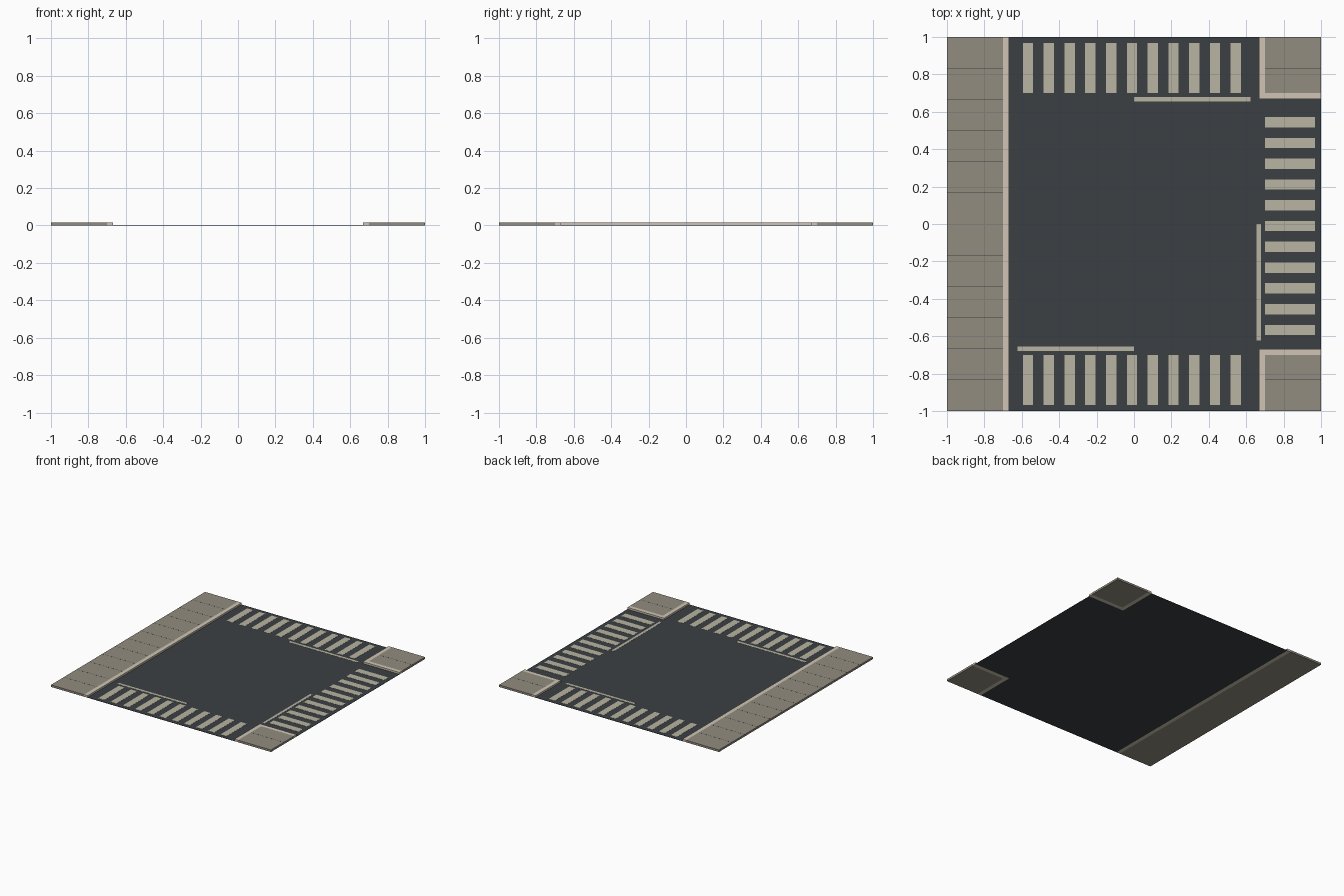
import bpy, bmesh

if "Cube" in bpy.data.objects:
    bpy.data.objects.remove(bpy.data.objects["Cube"])

H = 0.0167        # kerb and pavement height
ROAD = 0.002      # road top
PAINT = 0.003     # paint top
E, C, P = 1.0, 0.667, 0.70   # tile edge, kerb outer line, pavement line


def material(name, rgb):
    m = bpy.data.materials.new(name)
    m.diffuse_color = (*rgb, 1)
    m.use_nodes = True
    m.node_tree.nodes["Principled BSDF"].inputs["Base Color"].default_value = m.diffuse_color
    return m


asphalt = material("asphalt", (0.045, 0.051, 0.056))
paving = material("paving", (0.29, 0.265, 0.215))
stone = material("kerb_stone", (0.63, 0.56, 0.46))
paint = material("road_paint", (0.48, 0.46, 0.36))


def prism(name, outline, z0, z1, mat):
    """Extrude one or more flat outlines (counter-clockwise) from z0 to z1."""
    bm = bmesh.new()
    for pts in outline:
        f = bm.faces.new([bm.verts.new((x, y, z0)) for x, y in pts])
        top = bmesh.ops.extrude_face_region(bm, geom=[f], use_keep_orig=True)
        verts = [g for g in top["geom"] if isinstance(g, bmesh.types.BMVert)]
        bmesh.ops.translate(bm, verts=verts, vec=(0, 0, z1 - z0))
    bmesh.ops.recalc_face_normals(bm, faces=bm.faces)
    me = bpy.data.meshes.new(name)
    bm.to_mesh(me)
    bm.free()
    me.materials.append(mat)
    ob = bpy.data.objects.new(name, me)
    bpy.context.collection.objects.link(ob)
    return ob


def rect(x0, x1, y0, y1):
    return [(x0, y0), (x1, y0), (x1, y1), (x0, y1)]


# T-shaped road surface
prism("road", [[(-C, -E), (C, -E), (C, -C), (E, -C), (E, C), (C, C), (C, E), (-C, E)]],
      0, ROAD, asphalt)

# Long pavement with straight kerb on the left
prism("long_pavement", [rect(-E, -P, -E, E)], 0, H, paving)
prism("long_kerb", [rect(-P, -C, -E, E)], 0, H, stone)

# Two corner pavements with L-shaped kerbs on the right
for label, s in (("back", 1), ("front", -1)):
    prism(label + "_corner_pavement", [rect(P, E, *sorted((s * P, s * E)))], 0, H, paving)
    kerb = [(C, C), (E, C), (E, P), (P, P), (P, E), (C, E)]
    prism(label + "_corner_kerb", [[(x, s * y) for x, y in kerb]], 0, H, stone)

# Thin joints between the paving slabs
W = 0.0013
joints = [rect(-E, -P, k / 6 - W, k / 6 + W) for k in range(-5, 6)]
joints += [rect(P, E, k / 6 - W, k / 6 + W) for k in (-5, 5)]
prism("paving_joints", joints, H - 0.001, H + 0.0003, asphalt)

# Zebra crossings on the three road arms
spans = [(-0.594 + i / 9, -0.539 + i / 9) for i in range(11)]
prism("back_crossing", [rect(a, b, P, 0.967) for a, b in spans], ROAD, PAINT, paint)
prism("front_crossing", [rect(a, b, -0.967, -P) for a, b in spans], ROAD, PAINT, paint)
prism("side_crossing", [rect(P, 0.967, a, b) for a, b in spans], ROAD, PAINT, paint)

# Stop lines
prism("back_stop_line", [rect(0, 0.622, 0.656, 0.678)], ROAD, PAINT, paint)
prism("front_stop_line", [rect(-0.622, 0, -0.678, -0.656)], ROAD, PAINT, paint)
prism("side_stop_line", [rect(0.656, 0.678, -0.622, 0)], ROAD, PAINT, paint)
